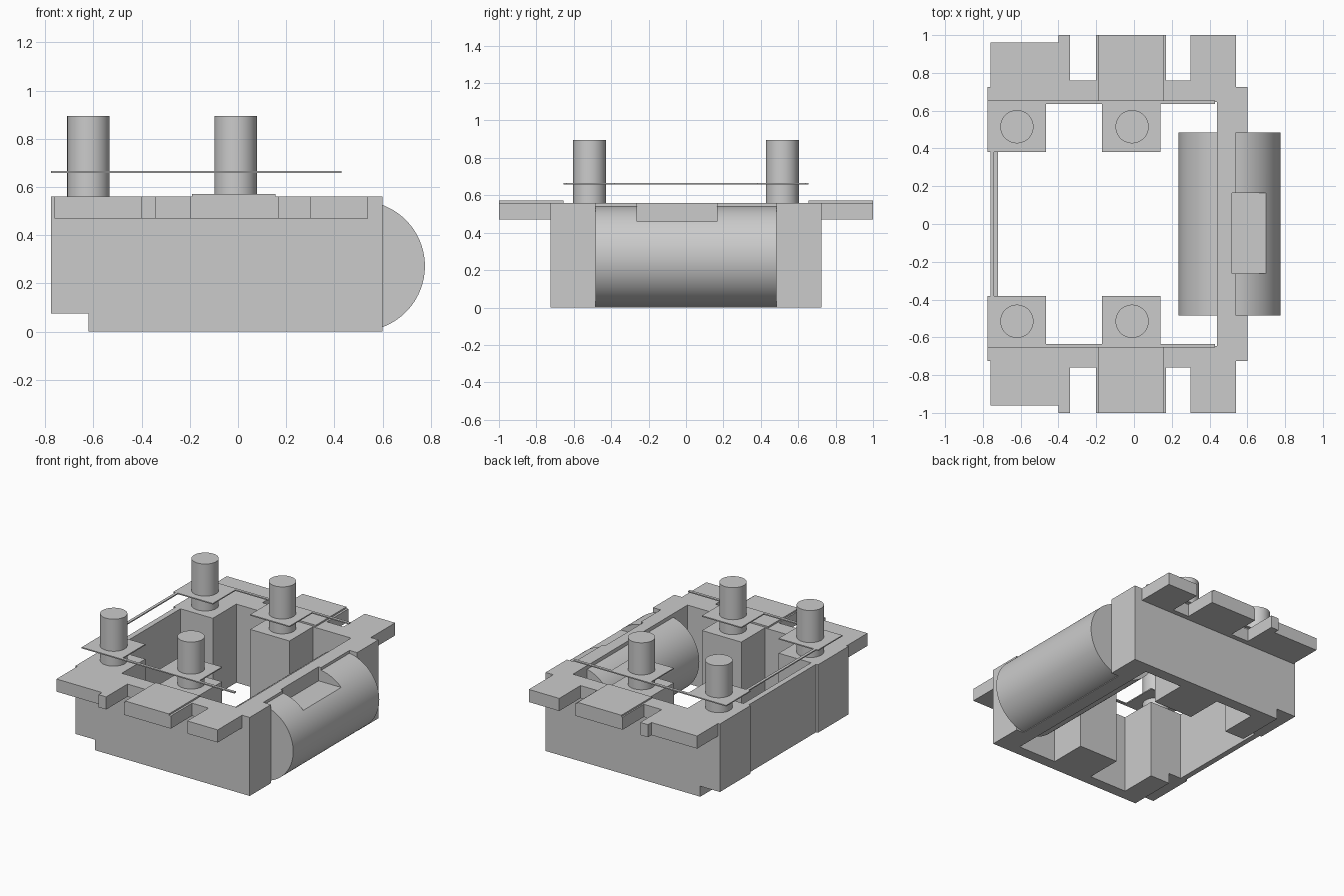
import bpy, bmesh, math

if "Cube" in bpy.data.objects:
    bpy.data.objects.remove(bpy.data.objects["Cube"])

grey = bpy.data.materials.new("plain_grey")
grey.use_nodes = True
colour = (0.6, 0.6, 0.6, 1)
grey.diffuse_color = colour
grey.node_tree.nodes["Principled BSDF"].inputs["Base Color"].default_value = colour


def finish(name, bm):
    bmesh.ops.recalc_face_normals(bm, faces=bm.faces)
    mesh = bpy.data.meshes.new(name)
    bm.to_mesh(mesh)
    bm.free()
    mesh.materials.append(grey)
    obj = bpy.data.objects.new(name, mesh)
    bpy.context.collection.objects.link(obj)
    return obj


def select(obj):
    bpy.ops.object.select_all(action="DESELECT")
    obj.select_set(True)
    bpy.context.view_layer.objects.active = obj


def half_prism(name, outline, z0, z1):
    """Extrude the back half of a plan outline and mirror it to the front."""
    bm = bmesh.new()
    base = bm.faces.new([bm.verts.new((x, y, z0)) for x, y in outline])
    new = bmesh.ops.extrude_face_region(bm, geom=[base], use_keep_orig=True)["geom"]
    for v in new:
        if isinstance(v, bmesh.types.BMVert):
            v.co.z = z1
    # Open the faces on the centre plane so both halves weld together
    centre = [f for f in bm.faces if all(abs(v.co.y) < 1e-5 for v in f.verts)]
    bmesh.ops.delete(bm, geom=centre, context="FACES")
    obj = finish(name, bm)
    mirror = obj.modifiers.new("Mirror", "MIRROR")
    mirror.use_axis = (False, True, False)
    select(obj)
    bpy.ops.object.modifier_apply(modifier="Mirror")
    return obj


def box(name, low, high):
    bm = bmesh.new()
    bmesh.ops.create_cube(bm, size=1)
    for v in bm.verts:
        v.co = [a + (b - a) * (c + 0.5) for a, b, c in zip(low, high, v.co)]
    return finish(name, bm)


def cylinder(name, radius, length, location, rotation=(0, 0, 0), sides=48):
    bm = bmesh.new()
    bmesh.ops.create_cone(bm, cap_ends=True, segments=sides, radius1=radius,
                          radius2=radius, depth=length)
    obj = finish(name, bm)
    obj.location, obj.rotation_euler = location, rotation
    select(obj)
    bpy.ops.object.transform_apply(location=True, rotation=True)
    return obj


def cut(obj, cutter):
    mod = obj.modifiers.new("Cut", "BOOLEAN")
    mod.operation, mod.solver, mod.object = "DIFFERENCE", "EXACT", cutter
    select(obj)
    bpy.ops.object.modifier_apply(modifier="Cut")


# Open frame with inner corner and middle blocks
TOP = 0.56
frame = half_prism("frame", [
    (.6, .485), (.6, .725), (-.775, .725), (-.775, .38), (-.76, .38), (-.76, 0),
    (-.72, 0), (-.72, .38), (-.465, .38), (-.465, .645), (-.17, .645), (-.17, .38),
    (.14, .38), (.14, .645), (.44, .645), (.44, 0), (.54, 0), (.54, .485)], 0, TOP)

# Side tabs
half_prism("side_tabs", [
    (-.76, .72), (-.76, .96), (-.4, .96), (-.4, 1), (-.34, 1), (-.34, .76), (-.2, .76),
    (-.2, 1), (.17, 1), (.17, .76), (.3, .76), (.3, 1), (.54, 1), (.54, .72)], .47, TOP)
half_prism("tab_pads", [(-.19, .655), (-.19, 1), (.155, 1), (.155, .655)], TOP - .02, .571)

# Thin sheet around the posts
half_prism("thin_sheet", [
    (-.775, .655), (-.775, .38), (-.76, .38), (-.76, 0), (-.74, 0), (-.74, .38),
    (-.465, .38), (-.465, .635), (-.17, .635), (-.17, .38), (.14, .38), (.14, .635),
    (.43, .635), (.43, .655)], .658, .666)

# Drum lying in the end wall
drum = cylinder("drum", .27, .97, (.505, 0, .272), (math.pi / 2, 0, 0), 96)

# Recess on the drum and step under the frame
recess = box("recess_cutter", (.52, -.262, .46), (.8, .165, .8))
step = box("step_cutter", (-.9, -1.1, -.1), (-.62, 1.1, .075))
cut(frame, step)
cut(frame, recess)
cut(drum, recess)
for helper in (recess, step):
    bpy.data.objects.remove(helper)

# Round posts
posts = [cylinder("post", .088, .34, (x, y, .725))
         for x in (-.62, -.01) for y in (-.515, .515)]

for obj in [drum] + posts:
    select(obj)
    bpy.ops.object.shade_smooth_by_angle(angle=math.radians(30))
